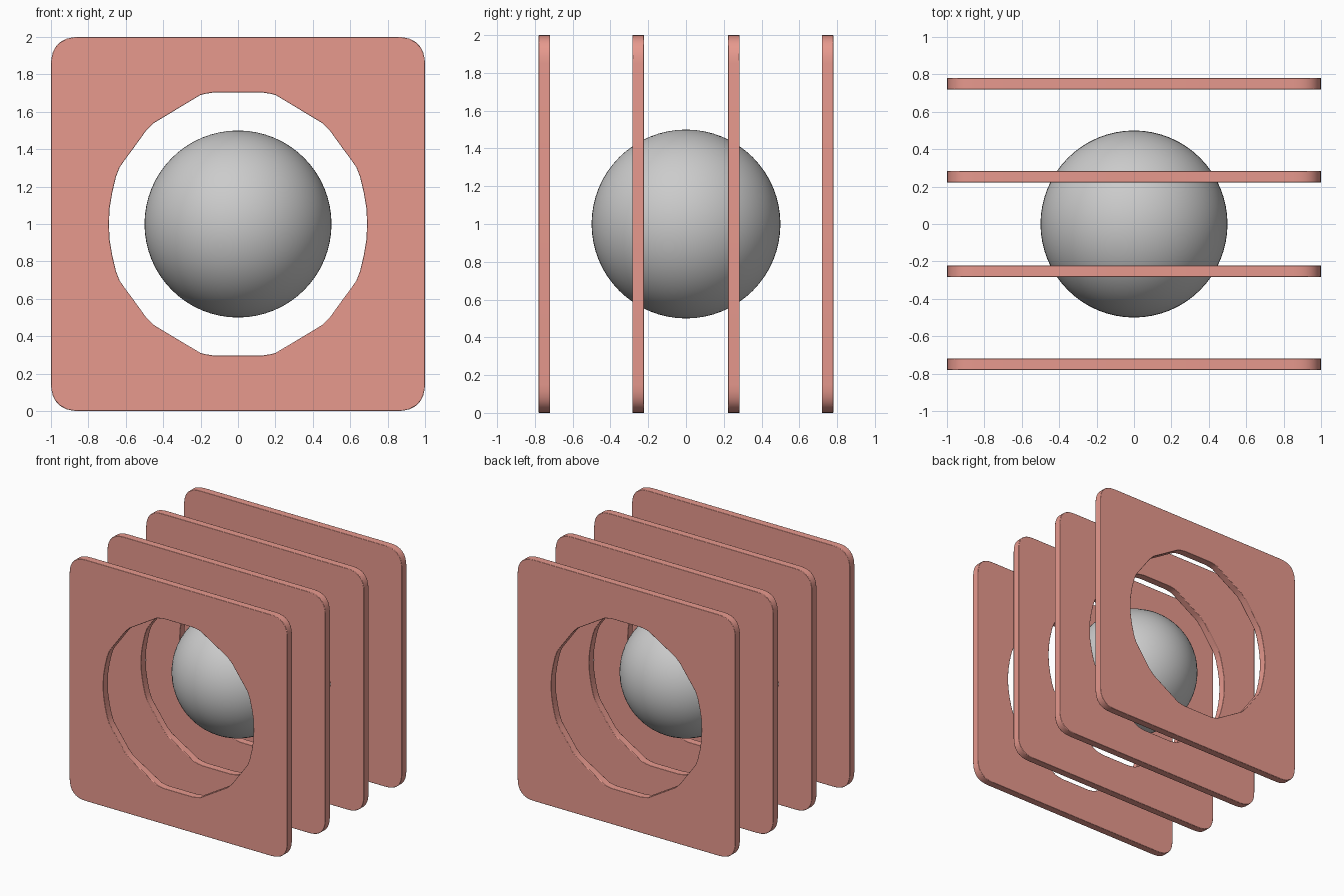
import bpy, bmesh, math

if "Cube" in bpy.data.objects:
    bpy.data.objects.remove(bpy.data.objects["Cube"])

THICK = 0.062
mat = bpy.data.materials.new("salmon")
mat.diffuse_color = (0.80, 0.32, 0.27, 1)
mat.use_nodes = True
mat.node_tree.nodes["Principled BSDF"].inputs["Base Color"].default_value = mat.diffuse_color


def mirror_quarter(q):
    """Complete a closed outline from its first-quadrant points."""
    pts = q + [(-x, z) for x, z in reversed(q)]
    pts += [(-x, -z) for x, z in pts]
    out = []
    for x, z in pts:
        p = (round(x, 4), round(z, 4))
        if not any(math.dist(p, o) < 1e-3 for o in out):
            out.append(p)
    return out


# Rounded outer corner (softly tightened like a quadratic spline)
R = 0.15
corner = []
for i in range(9):
    t = i / 8
    corner.append((1 - R * t * t, 1 - R * (1 - t) ** 2))
outer = mirror_quarter(corner)

# Hole: a soft-cornered 14-sided ring
hole = mirror_quarter([
    (0.69, 0), (0.687, 0.08), (0.672, 0.17), (0.653, 0.25), (0.633, 0.303),
    (0.60, 0.35), (0.56, 0.404), (0.492, 0.498), (0.45, 0.54), (0.40, 0.57),
    (0.30, 0.63), (0.20, 0.69), (0.17, 0.697), (0.13, 0.703), (0, 0.703)])


def make_plate(name, y):
    bm = bmesh.new()
    edges = []
    for loop in (outer, hole):
        vs = [bm.verts.new((x, -THICK / 2, z)) for x, z in loop]
        edges += [bm.edges.new((vs[i], vs[i - 1])) for i in range(len(vs))]
    bmesh.ops.triangle_fill(bm, use_beauty=True, use_dissolve=False, edges=edges)
    ext = bmesh.ops.extrude_face_region(bm, geom=bm.faces[:], use_keep_orig=True)
    moved = [v for v in ext["geom"] if isinstance(v, bmesh.types.BMVert)]
    bmesh.ops.translate(bm, verts=moved, vec=(0, THICK, 0))
    bmesh.ops.recalc_face_normals(bm, faces=bm.faces[:])
    me = bpy.data.meshes.new(name)
    bm.to_mesh(me)
    bm.free()
    me.materials.append(mat)
    ob = bpy.data.objects.new(name, me)
    bpy.context.collection.objects.link(ob)
    ob.location = (0, y, 1)
    # Small softening of the rims
    bev = ob.modifiers.new("rim", 'BEVEL')
    bev.width, bev.segments = 0.008, 2
    bev.limit_method, bev.angle_limit = 'ANGLE', math.radians(60)
    bpy.ops.object.select_all(action='DESELECT')
    ob.select_set(True)
    bpy.context.view_layer.objects.active = ob
    bpy.ops.object.shade_smooth_by_angle(angle=math.radians(40))


# Four equally spaced upright plates
for i, y in enumerate((-0.75, -0.253, 0.253, 0.75)):
    make_plate(f"plate_{i + 1}", y)

# Central ball
bpy.ops.mesh.primitive_uv_sphere_add(segments=64, ring_count=32, radius=0.5,
                                     location=(0, 0, 1))
bpy.context.object.name = "ball"
bpy.ops.object.shade_smooth()
